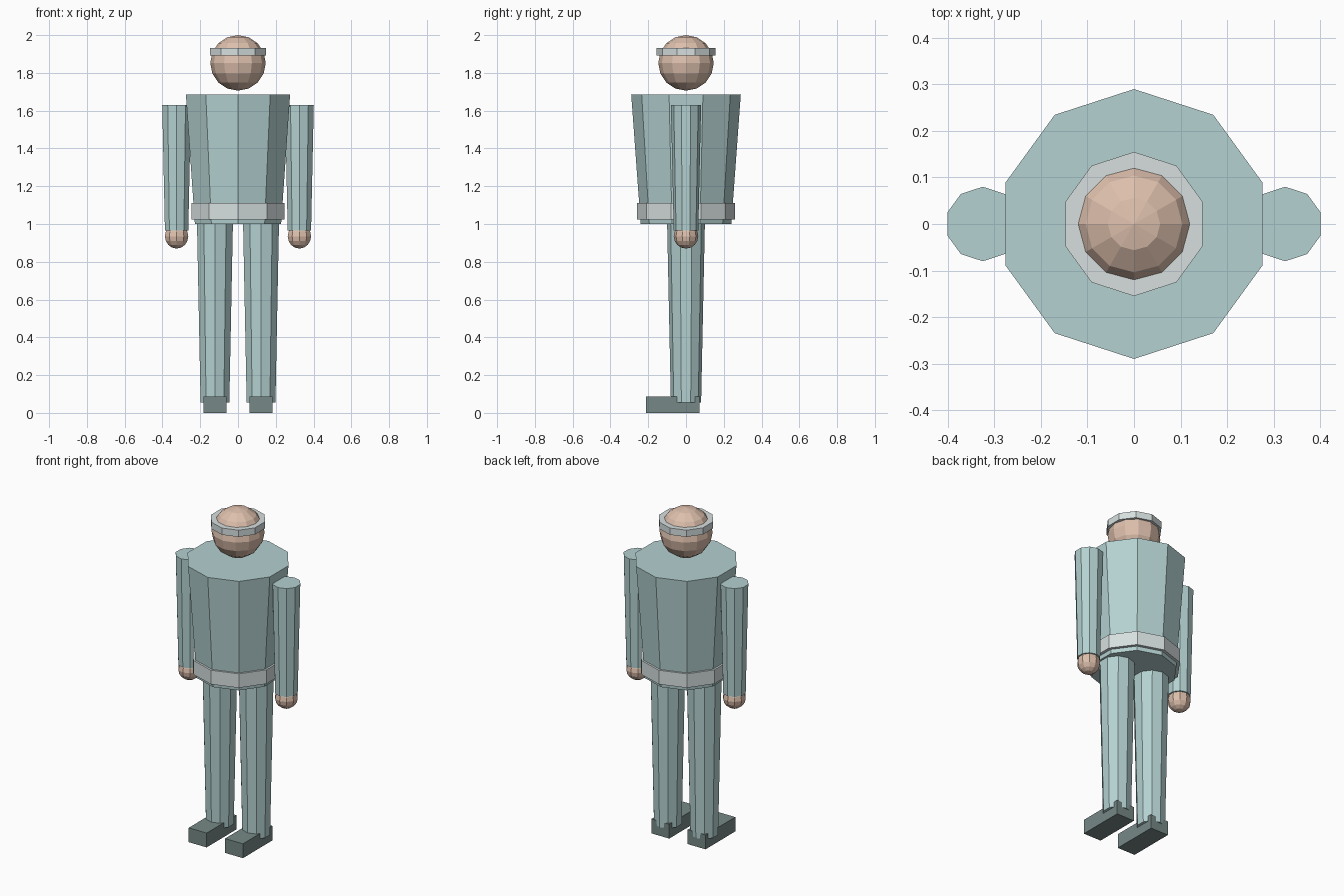
import bpy

if "Cube" in bpy.data.objects:
    bpy.data.objects.remove(bpy.data.objects["Cube"])


def make_material(name, rgb):
    m = bpy.data.materials.new(name)
    m.diffuse_color = (*rgb, 1.0)
    m.use_nodes = True
    m.node_tree.nodes["Principled BSDF"].inputs["Base Color"].default_value = m.diffuse_color
    return m


CLOTH = make_material("pale_teal_cloth", (0.46, 0.64, 0.64))
TRIM = make_material("pale_trim", (0.68, 0.74, 0.74))
SKIN = make_material("skin", (0.72, 0.52, 0.41))
SHOE = make_material("dark_shoe", (0.18, 0.25, 0.24))


def finish(name, mat):
    ob = bpy.context.object
    ob.name = ob.data.name = name
    ob.data.materials.append(mat)
    return ob


def tapered(name, mat, x, z0, z1, r0, r1):
    """Ten-sided capped cone section standing between z0 and z1."""
    bpy.ops.mesh.primitive_cone_add(vertices=10, radius1=r0, radius2=r1,
                                    depth=z1 - z0, location=(x, 0, (z0 + z1) / 2))
    return finish(name, mat)


def ball(name, mat, x, z, r, segments, rings):
    bpy.ops.mesh.primitive_uv_sphere_add(segments=segments, ring_count=rings,
                                         radius=r, location=(x, 0, z))
    return finish(name, mat)


def box(name, mat, center, size):
    bpy.ops.mesh.primitive_cube_add(size=1, location=center)
    ob = finish(name, mat)
    ob.scale = size
    return ob


# Torso and belt
tapered("torso", CLOTH, 0, 1.0, 1.685, 0.24, 0.29)
tapered("belt", TRIM, 0, 1.025, 1.11, 0.26, 0.26)

# Head and headband
ball("head", SKIN, 0, 1.853, 0.147, 12, 8)
tapered("headband", TRIM, 0, 1.892, 1.933, 0.155, 0.155)

# Paired limbs
for side, s in (("left", 1), ("right", -1)):
    tapered(f"{side}_arm", CLOTH, s * 0.325, 0.965, 1.63, 0.065, 0.08)
    ball(f"{side}_hand", SKIN, s * 0.325, 0.935, 0.065, 10, 8)
    tapered(f"{side}_leg", CLOTH, s * 0.122, 0.055, 1.005, 0.08, 0.1)
    box(f"{side}_foot", SHOE, (s * 0.122, -0.07, 0.0435), (0.12, 0.285, 0.087))
